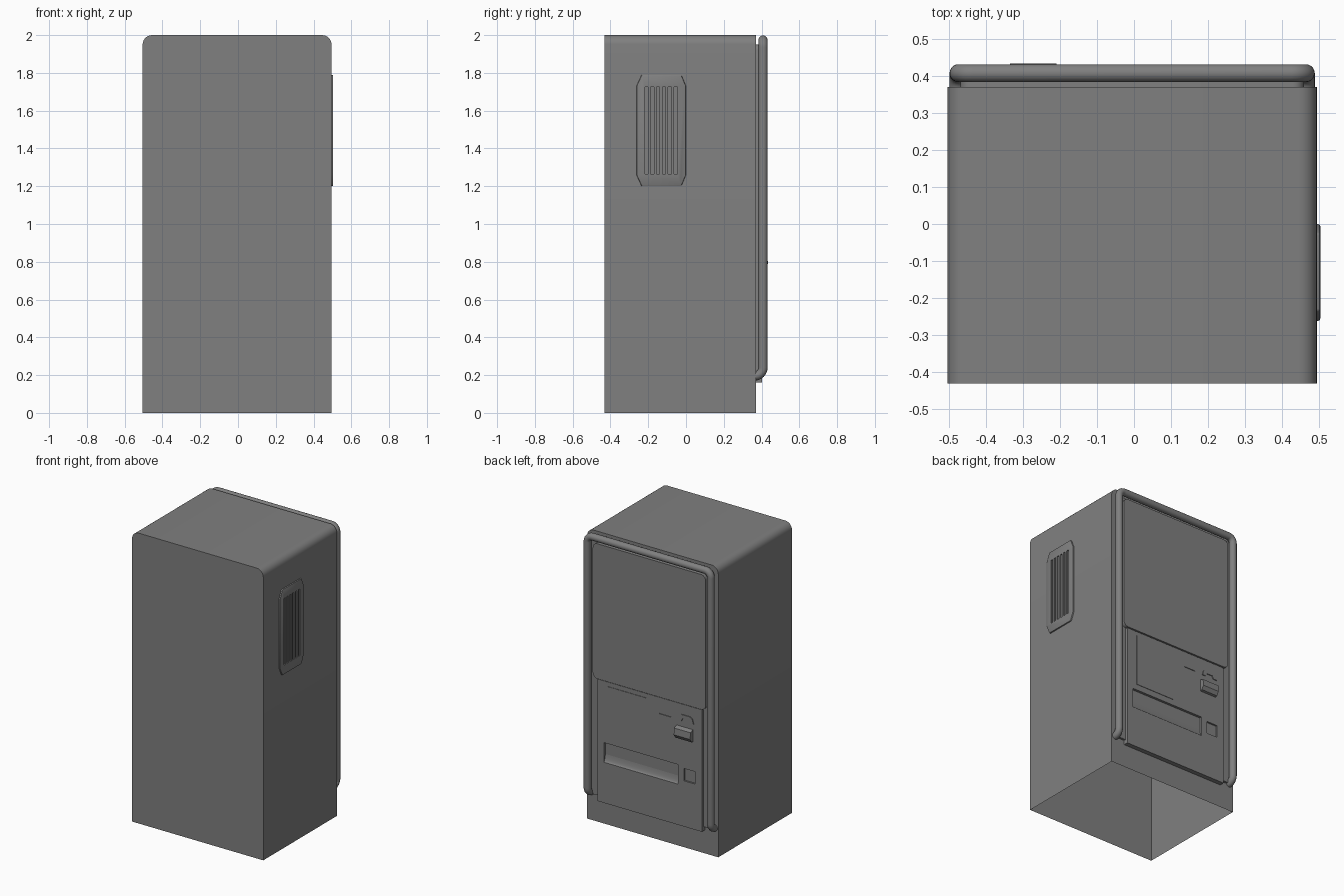
import bpy, bmesh, math
from mathutils import Vector

if "Cube" in bpy.data.objects:
    bpy.data.objects.remove(bpy.data.objects["Cube"])

CX = -0.005  # centre line of the cabinet


def prism(name, pts, a, b, axis='y', bevel=0.0):
    """Extrude a 2D profile: axis y -> pts are (x, z); axis x -> pts are (y, z)."""
    place = (lambda p, d: (p[0], d, p[1])) if axis == 'y' else (lambda p, d: (d, p[0], p[1]))
    bm = bmesh.new()
    face = bm.faces.new([bm.verts.new(place(p, a)) for p in pts])
    new = bmesh.ops.extrude_face_region(bm, geom=[face])['geom']
    step = Vector(place((0, 0), b - a))
    bmesh.ops.translate(bm, vec=step, verts=[g for g in new if isinstance(g, bmesh.types.BMVert)])
    bmesh.ops.recalc_face_normals(bm, faces=bm.faces[:])
    me = bpy.data.meshes.new(name)
    bm.to_mesh(me)
    bm.free()
    ob = bpy.data.objects.new(name, me)
    bpy.context.collection.objects.link(ob)
    if bevel:
        m = ob.modifiers.new('edge', 'BEVEL')
        m.width, m.segments, m.limit_method = bevel, 2, 'ANGLE'
        m.angle_limit = math.radians(50)
    return ob


def rect(x0, x1, z0, z1, r_top=0.0, r_bot=0.0, n=6):
    """Rectangle with optional rounded corners, counter-clockwise."""
    pts = []
    for sx, sz, start, r in ((0, 0, 180, r_bot), (1, 0, 270, r_bot), (1, 1, 0, r_top), (0, 1, 90, r_top)):
        x, z = (x1 - r if sx else x0 + r), (z1 - r if sz else z0 + r)
        for i in range(n + 1 if r else 1):
            t = math.radians(start + 90 * i / n)
            pts.append((x + r * math.cos(t), z + r * math.sin(t)) if r else (x, z))
    return pts


cutters = []


def cut(target, cutter):
    cutter.hide_render = True
    cutters.append(cutter)
    m = target.modifiers.new('cut', 'BOOLEAN')
    m.operation, m.object, m.solver = 'DIFFERENCE', cutter, 'EXACT'


# Cabinet shell: rounded top edges, open underneath
body = prism('cabinet', rect(-0.505, 0.495, 0, 2.0, r_top=0.05), -0.432, 0.37)
bm = bmesh.new()
bm.from_mesh(body.data)
bmesh.ops.delete(bm, geom=[f for f in bm.faces if f.normal.z < -0.9], context='FACES')
bm.to_mesh(body.data)
bm.free()

# Door slab, display window and control panel
prism('door_slab', rect(CX - 0.465, CX + 0.465, 0.19, 1.95, r_top=0.03), 0.368, 0.385)
prism('display_window', rect(CX - 0.43, CX + 0.43, 1.005, 1.935, 0.035, 0.035), 0.38, 0.408)
panel = prism('control_panel', rect(CX - 0.397, CX + 0.397, 0.16, 1.0), 0.368, 0.402)

# Poster plate, then panel recesses: note slot, coin return
prism('poster_plate', rect(0.015, 0.315, 0.615, 0.97), 0.395, 0.405)
for x0, x1, z0, z1, depth in ((-0.166, -0.08, 0.887, 0.892, 0.005),
                              (-0.35, -0.265, 0.475, 0.56, 0.012)):
    cut(panel, prism('recess_cutter', rect(x0, x1, z0, z1), 0.402 - depth, 0.45))

# Scooped delivery tray
scoop = [(0.45, 0.44), (0.402, 0.44)]
for i in range(1, 9):
    t = math.radians(90 * i / 8)
    scoop.append((0.402 - 0.022 * math.sin(t), 0.44 + 0.135 * (1 - math.cos(t))))
scoop.append((0.45, 0.575))
cut(panel, prism('tray_cutter', scoop, -0.22, 0.345, axis='x'))

# Coin unit: wedge-shaped housing with an arched plate above
prism('coin_housing', [(0.395, 0.76), (0.418, 0.765), (0.434, 0.79), (0.43, 0.835), (0.395, 0.848)],
      -0.335, -0.21, axis='x')
prism('coin_plate', [(-0.342, 0.885), (-0.315, 0.885), (-0.305, 0.905), (-0.26, 0.905), (-0.25, 0.885),
                     (-0.225, 0.885), (-0.235, 0.92), (-0.25, 0.93), (-0.317, 0.93), (-0.332, 0.92)],
      0.395, 0.408)

# Tubular door frame, both ends bending back into the cabinet
R, W, Y, TOP, BEND = 0.024, 0.47, 0.408, 1.974, 0.045


def arc(n=8):
    return [math.radians(90 * i / n) for i in range(n + 1)]


half = [(W, Y - BEND + BEND * math.sin(t), 0.195 + BEND - BEND * math.cos(t)) for t in arc()]
half += [(W - 0.04 + 0.04 * math.cos(t), Y, TOP - 0.04 + 0.04 * math.sin(t)) for t in arc()]
path = half + [(-x, y, z) for x, y, z in reversed(half)]
cu = bpy.data.curves.new('door_frame_tube', 'CURVE')
cu.dimensions, cu.bevel_depth, cu.bevel_resolution, cu.use_fill_caps = '3D', R, 8, True
sp = cu.splines.new('POLY')
sp.points.add(len(path) - 1)
for p, (x, y, z) in zip(sp.points, path):
    p.co = (x + CX, y, z, 1)
sp.use_smooth = True
tube = bpy.data.objects.new('door_frame_tube', cu)
bpy.context.collection.objects.link(tube)

# Side vent: chamfered plate with soft edges and vertical slots
vent = prism('side_vent', [(-0.235, 1.2), (-0.025, 1.2), (0, 1.26), (0, 1.73), (-0.025, 1.79),
                           (-0.235, 1.79), (-0.262, 1.73), (-0.262, 1.26)], 0.485, 0.504,
              axis='x', bevel=0.006)
for i in range(6):
    y = -0.218 + i * 0.031
    cut(vent, prism('slot_cutter', rect(y, y + 0.017, 1.265, 1.725), 0.496, 0.55, axis='x'))

# Apply modifiers, drop cutters, smooth the curved surfaces
bpy.ops.object.select_all(action='DESELECT')
for ob in bpy.context.collection.objects:
    if ob not in cutters:
        ob.select_set(True)
bpy.context.view_layer.objects.active = body
bpy.ops.object.convert(target='MESH')
for c in cutters:
    bpy.data.objects.remove(c)
bpy.ops.object.shade_smooth_by_angle(angle=math.radians(35))

# Dark grey paint on every part
paint = bpy.data.materials.new('dark_grey_paint')
paint.diffuse_color = (0.215, 0.215, 0.215, 1)
paint.use_nodes = True
paint.node_tree.nodes["Principled BSDF"].inputs["Base Color"].default_value = paint.diffuse_color
for ob in bpy.context.collection.objects:
    ob.data.materials.clear()
    ob.data.materials.append(paint)
